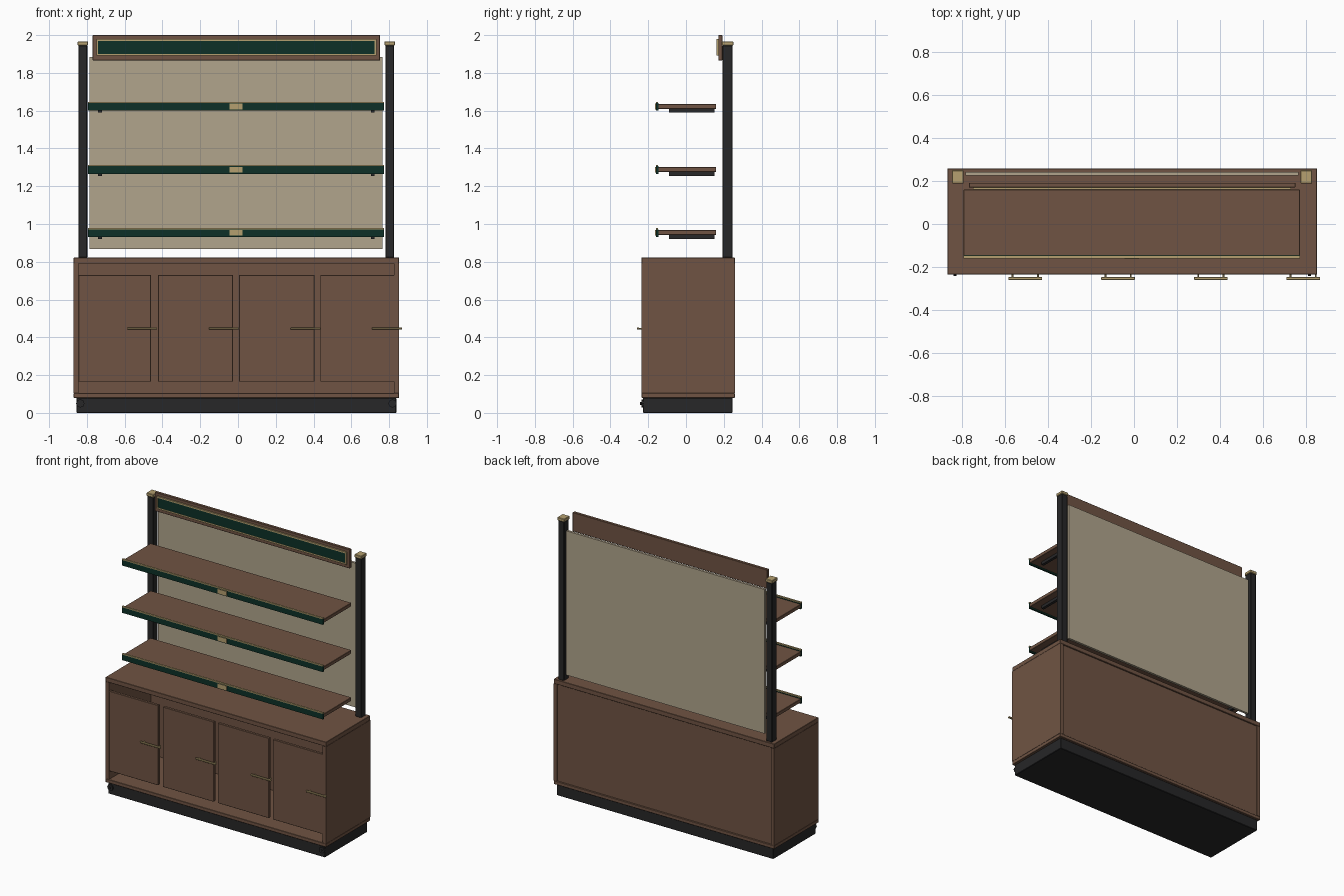
import bpy, math
from mathutils import Matrix

if "Cube" in bpy.data.objects:
    bpy.data.objects.remove(bpy.data.objects["Cube"])


def mat(name, r, g, b):
    m = bpy.data.materials.new(name)
    m.diffuse_color = (r, g, b, 1)
    m.use_nodes = True
    m.node_tree.nodes["Principled BSDF"].inputs["Base Color"].default_value = m.diffuse_color
    return m


WOOD = mat("brown wood", 0.16, 0.088, 0.056)
BLACK = mat("charcoal metal", 0.02, 0.02, 0.021)
GOLD = mat("brass", 0.46, 0.35, 0.16)
GREEN = mat("dark green", 0.004, 0.03, 0.02)
BEIGE = mat("beige panel", 0.44, 0.375, 0.265)


def box(name, x, y, z, material, bevel=0.0):
    """Box from (min, max) ranges, with an optional small chamfer."""
    (x0, x1), (y0, y1), (z0, z1) = x, y, z
    v = [(a, b, c) for c in z for b in y for a in x]
    f = [(0, 2, 3, 1), (4, 5, 7, 6), (0, 1, 5, 4), (2, 6, 7, 3), (0, 4, 6, 2), (1, 3, 7, 5)]
    me = bpy.data.meshes.new(name)
    me.from_pydata(v, [], f)
    me.materials.append(material)
    ob = bpy.data.objects.new(name, me)
    bpy.context.collection.objects.link(ob)
    if bevel:
        mod = ob.modifiers.new("chamfer", 'BEVEL')
        mod.width = bevel
        mod.segments = 1
    return ob


def rod(name, x, y, z, radius, material, sides=8):
    """Cylinder along y, between the two y values."""
    bpy.ops.mesh.primitive_cylinder_add(vertices=sides, radius=radius, depth=y[1] - y[0],
                                        location=(x, (y[0] + y[1]) / 2, z),
                                        rotation=(math.pi / 2, 0, 0))
    ob = bpy.context.object
    ob.name = name
    ob.data.materials.append(material)
    return ob


L, R, F, B = -0.87, 0.853, -0.236, 0.259      # cabinet extents
T = 0.026                                     # board thickness

# plinth with small front corner levellers
box("plinth", (-0.855, 0.838), (-0.227, 0.246), (0, 0.08), BLACK, 0.003)
for x in (-0.835, 0.818):
    rod("leveller", x, (-0.236, -0.222), 0.05, 0.022, BLACK)
    rod("leveller_bolt", x, (-0.243, -0.234), 0.05, 0.007, BLACK)

# open cabinet box
box("cabinet_bottom", (L, R), (F, B), (0.08, 0.105), WOOD, 0.002)
box("cabinet_top", (L, R), (F, B), (0.79, 0.822), WOOD, 0.002)
box("cabinet_side_left", (L, L + T), (F, B), (0.105, 0.79), WOOD)
box("cabinet_side_right", (R - T, R), (F, B), (0.105, 0.79), WOOD)
box("cabinet_back", (L + T, R - T), (0.232, 0.25), (0.105, 0.79), WOOD)

# doors and bar handles
doors = [(-0.844, -0.46), (-0.424, -0.026), (0.005, 0.405), (0.436, 0.827)]
handles = [-0.586, -0.153, 0.279, 0.71]
for d, h in zip(doors, handles):
    box("door", d, (F + 0.002, F + 0.022), (0.165, 0.73), WOOD, 0.002)
    box("handle_bar", (h, h + 0.158), (-0.26, -0.247), (0.441, 0.452), GOLD, 0.002)
    for x in (h + 0.02, h + 0.138):
        rod("handle_standoff", x, (-0.25, -0.222), 0.4465, 0.004, GOLD)

# rear posts with brass caps
for x in (-0.845, 0.78):
    box("post", (x, x + 0.047), (0.193, 0.247), (0.822, 1.945), BLACK, 0.003)
    box("post_cap", (x - 0.004, x + 0.051), (0.189, 0.251), (1.945, 1.967), GOLD, 0.003)

# beige backing panel
box("back_panel", (-0.785, 0.766), (0.226, 0.243), (0.867, 1.885), BEIGE)

# shelves with green edge, brass strip, label plate and brackets
for i in range(3):
    z = 0.942 + i * 0.334
    box("shelf_board", (-0.795, 0.774), (-0.148, 0.16), (z, z + 0.025), WOOD, 0.002)
    box("shelf_edge", (-0.795, 0.774), (-0.158, -0.145), (z - 0.01, z + 0.03), GREEN)
    box("shelf_strip", (-0.795, 0.774), (-0.16, -0.147), (z + 0.03, z + 0.037), GOLD)
    box("label_plate", (-0.045, 0.023), (-0.163, -0.157), (z - 0.004, z + 0.027), GOLD)
    for x in (-0.741, 0.703):
        box("shelf_bracket", (x, x + 0.02), (-0.09, 0.15), (z - 0.021, z), BLACK)

# header board with framed green plate
box("header_board", (-0.77, 0.752), (0.171, 0.192), (1.866, 2.0), WOOD, 0.002)
box("header_plate", (-0.742, 0.725), (0.164, 0.171), (1.897, 1.976), GREEN)
for z in (1.891, 1.969):
    box("header_trim", (-0.75, 0.732), (0.162, 0.171), (z, z + 0.01), GOLD)
for x in (-0.75, 0.723):
    box("header_trim_side", (x, x + 0.009), (0.162, 0.171), (1.901, 1.969), GOLD)
